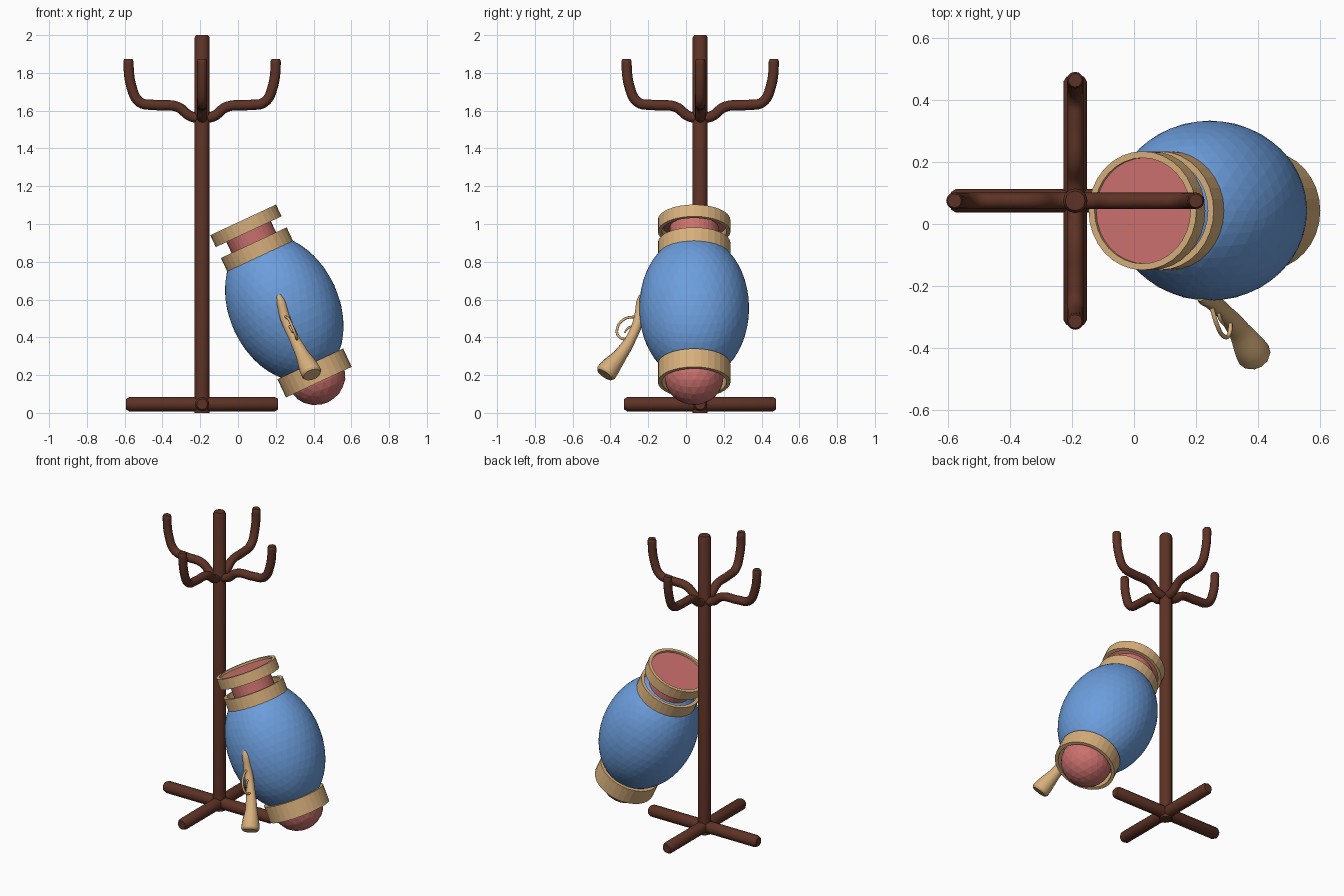
import bpy, bmesh, math
from mathutils import Vector, Matrix

cube = bpy.data.objects.get("Cube")
if cube:
    bpy.data.objects.remove(cube, do_unlink=True)


def material(name, rgb):
    m = bpy.data.materials.new(name)
    m.use_nodes = True
    m.diffuse_color = (*rgb, 1)
    m.node_tree.nodes["Principled BSDF"].inputs["Base Color"].default_value = (*rgb, 1)
    return m


BROWN = material("dark_brown_wood", (0.11, 0.032, 0.018))
TAN = material("tan_wood", (0.68, 0.43, 0.20))
BLUE = material("blue_paint", (0.15, 0.34, 0.72))
PINK = material("pink_skin", (0.60, 0.165, 0.155))


def add(name, mesh, mat, matrix=Matrix(), smooth=False):
    mesh.materials.clear()
    mesh.materials.append(mat)
    for p in mesh.polygons:
        p.use_smooth = smooth
    if smooth:
        mesh.set_sharp_from_angle(angle=math.radians(40))
    ob = bpy.data.objects.new(name, mesh)
    ob.matrix_world = matrix
    bpy.context.collection.objects.link(ob)
    return ob


def tube(name, points, mat, curved=True, matrix=Matrix()):
    """Capped round tube through (x, y, z, radius) points."""
    cu = bpy.data.curves.new(name, 'CURVE')
    cu.dimensions = '3D'
    cu.bevel_depth = 1
    cu.bevel_resolution = 4
    cu.resolution_u = 6
    cu.use_fill_caps = True
    sp = cu.splines.new('BEZIER' if curved else 'POLY')
    pts = sp.bezier_points if curved else sp.points
    pts.add(len(points) - 1)
    for p, (x, y, z, r) in zip(pts, points):
        if curved:
            p.co = (x, y, z)
            p.handle_left_type = p.handle_right_type = 'AUTO'
        else:
            p.co = (x, y, z, 1)
        p.radius = r
    tmp = bpy.data.objects.new(name + "_path", cu)
    bpy.context.collection.objects.link(tmp)
    bpy.context.view_layer.update()
    dg = bpy.context.evaluated_depsgraph_get()
    mesh = bpy.data.meshes.new_from_object(tmp.evaluated_get(dg))
    bpy.data.objects.remove(tmp, do_unlink=True)
    return add(name, mesh, mat, matrix, smooth=True)


# Coat stand: pole, four feet and four hooks
STAND = Vector((-0.19, 0.075, 0))
tube("pole", [(0, 0, 0, .04), (0, 0, 1.985, .04), (0, 0, 2, .032)], BROWN, False,
     Matrix.Translation(STAND))
for i, side in enumerate(("left", "back", "right", "front")):
    place = Matrix.Translation(STAND) @ Matrix.Rotation(i * math.pi / 2, 4, 'Z')
    tube("foot_" + side, [(0, 0, .046, .038), (.385, 0, .046, .038), (.402, 0, .046, .028)],
         BROWN, False, place)
    tube("hook_" + side, [(0, 0, 1.56, .027), (.06, 0, 1.57, .027), (.13, 0, 1.62, .027),
                          (.25, 0, 1.63, .027), (.33, 0, 1.645, .027), (.375, 0, 1.73, .027),
                          (.39, 0, 1.86, .027), (.39, 0, 1.873, .022)], BROWN, True, place)

# Leaning barrel: local z runs along its axis
BARREL = Matrix.Translation((.245, .043, .555)) @ Matrix.Rotation(math.radians(-25), 4, 'Y')


def barrel_ball(name, z, radius, height, detail, mat):
    bm = bmesh.new()
    bmesh.ops.create_icosphere(bm, subdivisions=detail, radius=1)
    bmesh.ops.scale(bm, vec=(radius, radius, height), verts=bm.verts)
    bmesh.ops.translate(bm, vec=(0, 0, z), verts=bm.verts)
    me = bpy.data.meshes.new(name)
    bm.to_mesh(me)
    bm.free()
    add(name, me, mat, BARREL)


def barrel_lathe(name, profile, mat, closed, sides=32):
    """Revolve (radius, z) points; a closed profile makes a hollow ring."""
    bm = bmesh.new()
    rows = []
    for r, z in profile:
        rows.append([bm.verts.new((r * math.cos(a), r * math.sin(a), z))
                     for a in (2 * math.pi * k / sides for k in range(sides))])
    pairs = list(zip(rows, rows[1:]))
    if closed:
        pairs.append((rows[-1], rows[0]))
    else:
        bm.faces.new(rows[0])
        bm.faces.new(rows[-1])
    for a, b in pairs:
        for k in range(sides):
            n = (k + 1) % sides
            bm.faces.new((a[k], a[n], b[n], b[k]))
    bmesh.ops.recalc_face_normals(bm, faces=bm.faces)
    me = bpy.data.meshes.new(name)
    bm.to_mesh(me)
    bm.free()
    add(name, me, mat, BARREL)


barrel_ball("barrel_body", 0, .291, .405, 4, BLUE)
barrel_ball("bottom_dome", -.402, .156, .148, 3, PINK)
barrel_lathe("neck", [(.13, .28), (.13, .47), (.172, .485), (.172, .502)], PINK, False)
for name, low, high in (("rim_ring", .446, .515), ("shoulder_ring", .298, .382),
                        ("base_ring", -.433, -.326)):
    barrel_lathe(name, [(.192, low), (.192, high), (.171, high), (.171, low)], TAN, True)

# Carved pistol grip on the front of the barrel
tube("grip", [(.215, -.235, .622, .014), (.228, -.24, .585, .024), (.25, -.25, .50, .027),
              (.295, -.288, .40, .027), (.34, -.345, .31, .036), (.375, -.402, .24, .053),
              (.388, -.423, .212, .056), (.392, -.43, .202, .048)], TAN)
tube("trigger_guard", [(.25, -.265, .51, .007), (.268, -.325, .497, .007),
                       (.29, -.363, .45, .007), (.308, -.356, .405, .007),
                       (.312, -.30, .385, .007)], TAN)
tube("trigger", [(.27, -.265, .46, .006), (.278, -.305, .45, .006),
                 (.29, -.325, .425, .004)], TAN)
